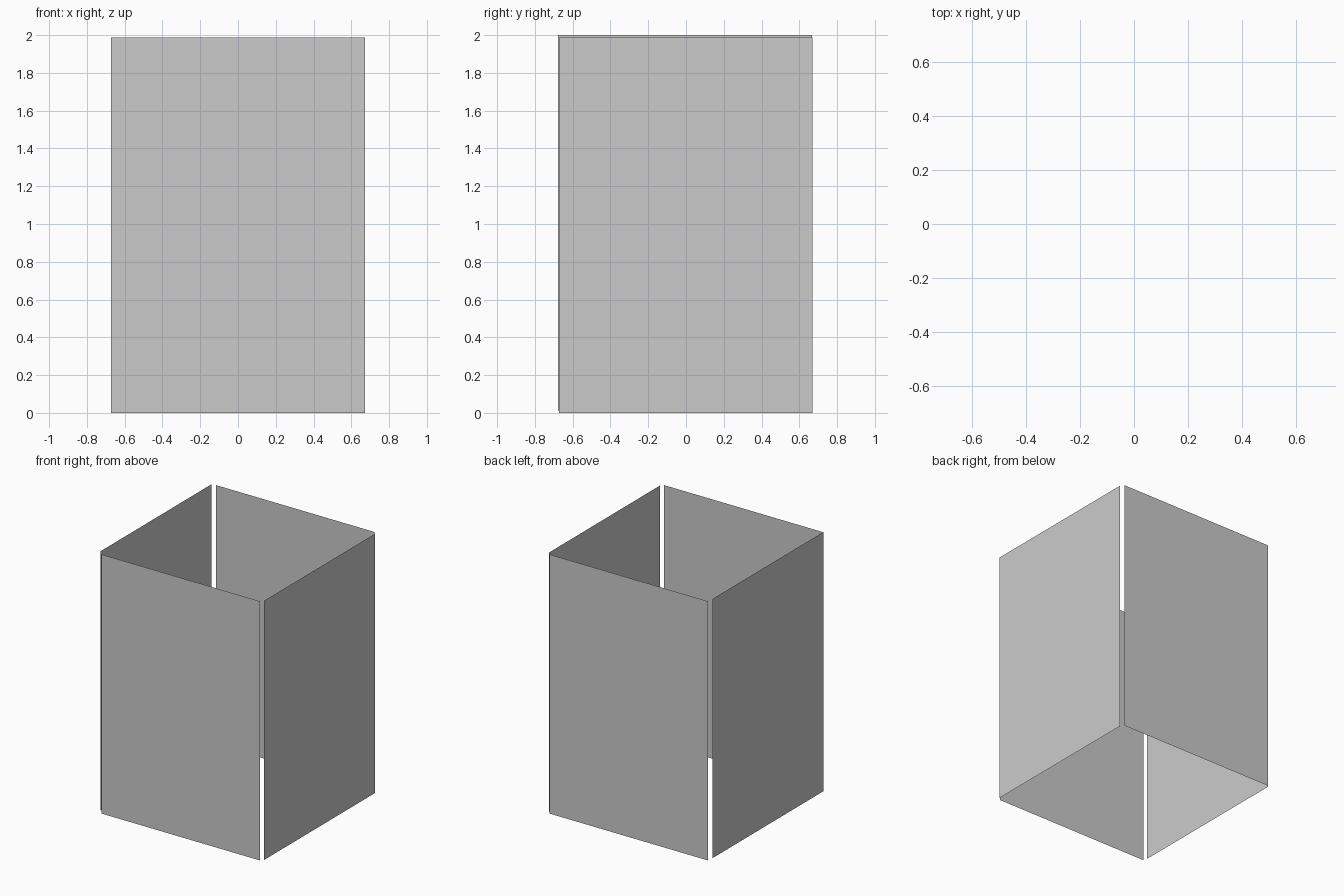
import bpy

if "Cube" in bpy.data.objects:
    bpy.data.objects.remove(bpy.data.objects["Cube"])

HALF = 0.672   # half width of each panel
TALL = 1.988   # panel height


def panel(name, axis, offset, shift=0.0, base=0.0):
    """Single-sheet upright panel facing along the given axis."""
    verts = []
    for s, z in ((-HALF, 0), (HALF, 0), (HALF, TALL), (-HALF, TALL)):
        u = s + shift
        verts.append((offset, u, z + base) if axis == 'x' else (u, offset, z + base))
    faces = [(0, 1, 2, 3)]
    # keep normals pointing outwards
    if (axis == 'x') == (offset < 0):
        faces = [(3, 2, 1, 0)]
    mesh = bpy.data.meshes.new(name)
    mesh.from_pydata(verts, [], faces)
    obj = bpy.data.objects.new(name, mesh)
    bpy.context.collection.objects.link(obj)
    return obj


# Front and back panels
panel("front_panel", 'y', -0.695)
panel("back_panel", 'y', 0.695)
# Side panels, the left one sitting slightly higher and further forward
panel("right_panel", 'x', 0.692, shift=-0.001)
panel("left_panel", 'x', -0.692, shift=-0.006, base=0.012)
